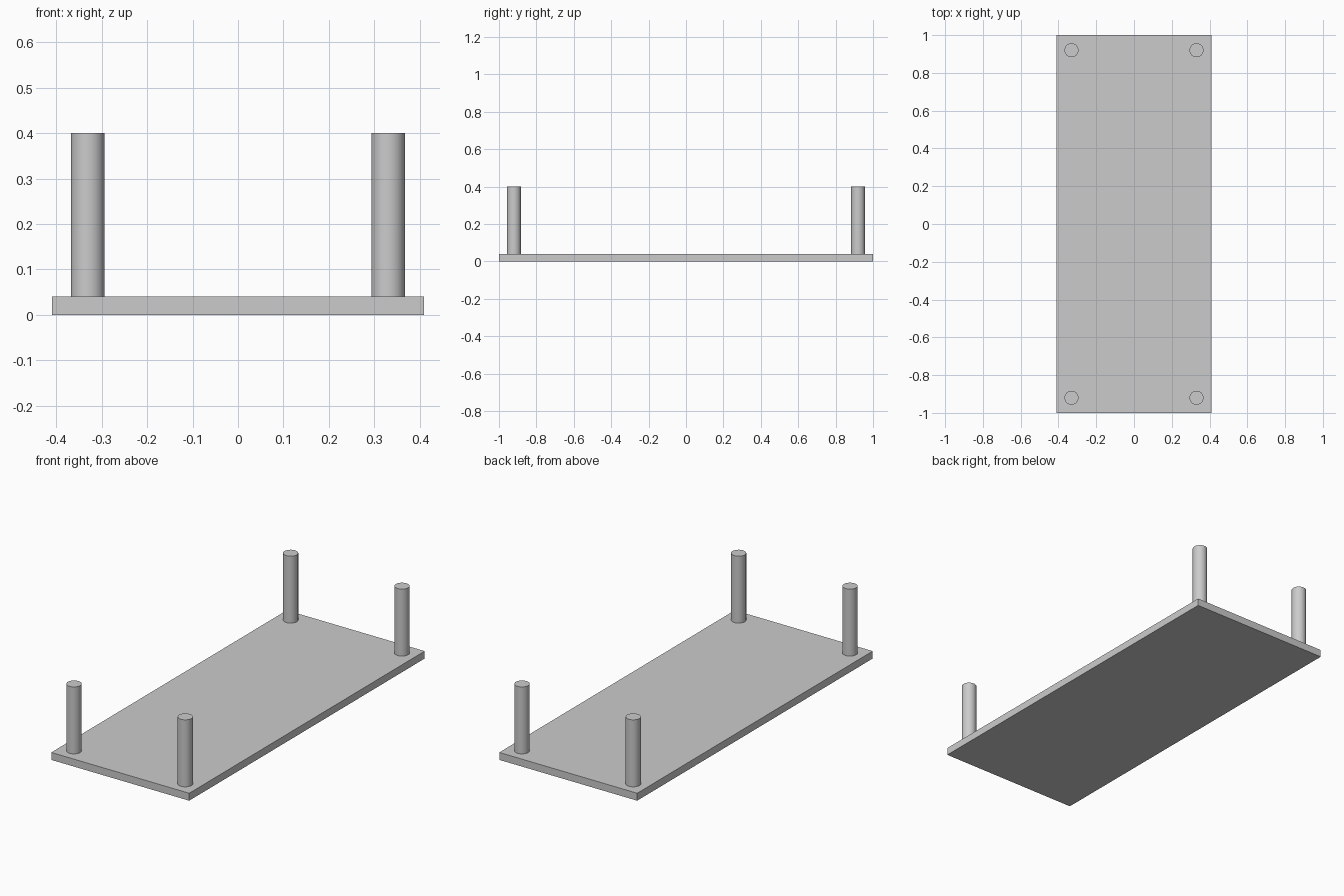
import bpy

cube = bpy.data.objects.get("Cube")
if cube:
    bpy.data.objects.remove(cube, do_unlink=True)

WIDTH, LENGTH, THICK = 0.82, 2.0, 0.04
LEG_RADIUS, LEG_TOP = 0.037, 0.40
LEG_X, LEG_Y = 0.331, 0.92

# One plain grey for everything
grey = bpy.data.materials.new("plain_grey")
grey.use_nodes = True
colour = (0.6, 0.6, 0.6, 1.0)
grey.diffuse_color = colour
grey.node_tree.nodes["Principled BSDF"].inputs["Base Color"].default_value = colour


def finish(name):
    obj = bpy.context.object
    obj.name = obj.data.name = name
    obj.data.materials.append(grey)
    return obj


# Flat slab
bpy.ops.mesh.primitive_cube_add(size=1, location=(0, 0, THICK / 2))
slab = finish("table_top")
slab.scale = (WIDTH, LENGTH, THICK)
bpy.ops.object.transform_apply(location=False, rotation=False, scale=True)

# Four round legs standing on the slab, one near each corner
for end, sy in (("front", -1), ("back", 1)):
    for side, sx in (("right", -1), ("left", 1)):
        bpy.ops.mesh.primitive_cylinder_add(
            vertices=48, radius=LEG_RADIUS, depth=LEG_TOP - THICK,
            location=(sx * LEG_X, sy * LEG_Y, (LEG_TOP + THICK) / 2))
        finish(f"{end}_{side}_leg")
        bpy.ops.object.shade_smooth_by_angle()
